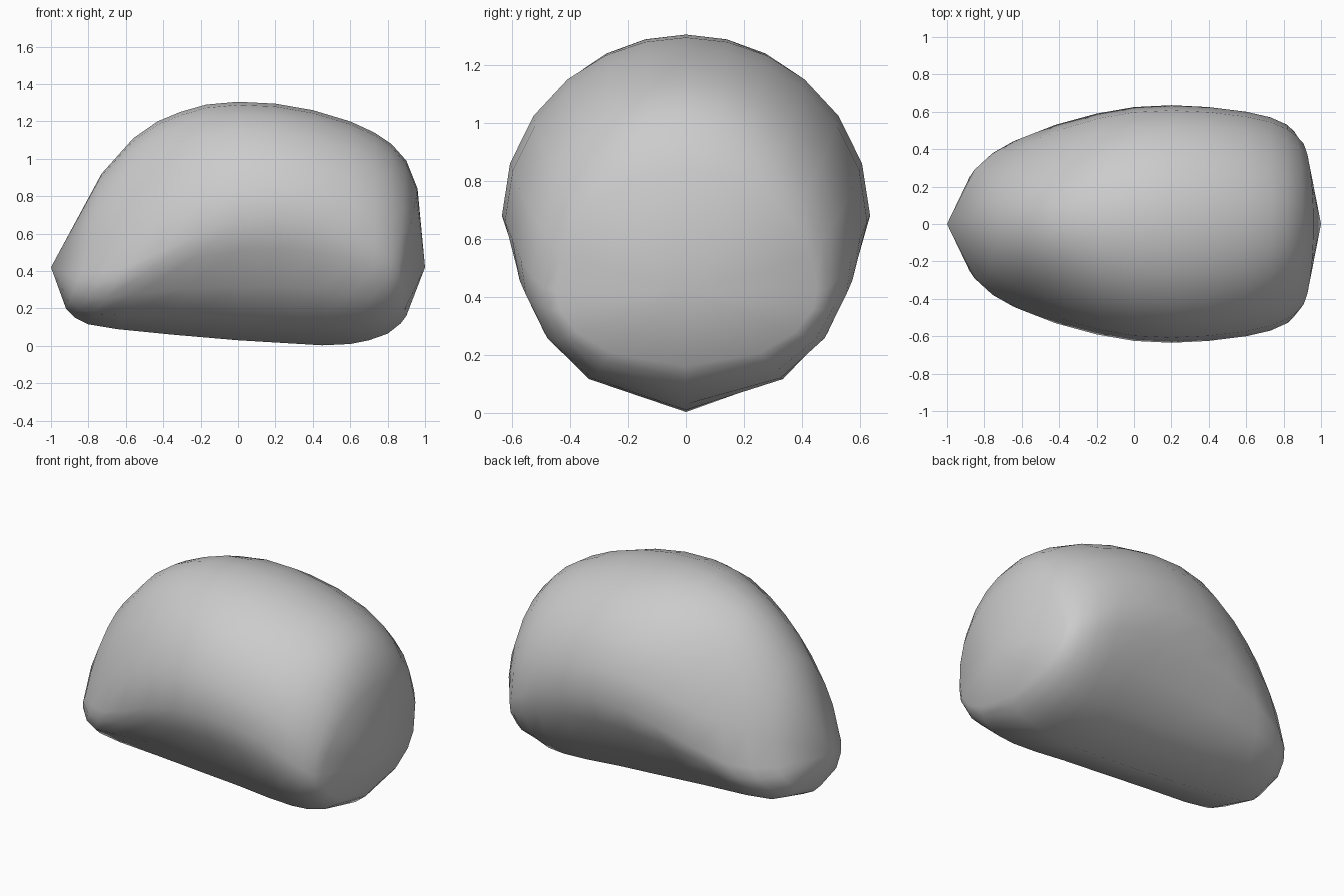
import bpy
import bmesh
from math import sin, cos, radians

# Remove the default cube
default_cube = bpy.data.objects.get("Cube")
if default_cube:
    bpy.data.objects.remove(default_cube, do_unlink=True)

# Plain grey surface
grey = bpy.data.materials.new("plain_grey")
grey.use_nodes = True
colour = (0.6, 0.6, 0.6, 1)
grey.diffuse_color = colour
grey.node_tree.nodes["Principled BSDF"].inputs["Base Color"].default_value = colour

# Each rib: x at crown, side and keel; z at crown, side and keel; half width; belly fullness
RIBS = [
    (-.73, -.83, -.92, .92, .40, .20, .30, 1),
    (-.56, -.72, -.87, 1.11, .40, .15, .39, 1),
    (-.43, -.60, -.80, 1.20, .42, .115, .46, .97),
    (-.31, -.42, -.65, 1.25, .50, .09, .53, .92),
    (-.17, -.20, -.35, 1.29, .60, .06, .59, .87),
    (0, 0, 0, 1.305, .66, .03, .625, .86),
    (.2, .2, .25, 1.295, .68, .015, .635, .88),
    (.4, .4, .45, 1.26, .66, .003, .625, .92),
    (.6, .6, .6, 1.20, .60, .01, .60, .97),
    (.73, .73, .7, 1.14, .53, .03, .57, 1),
    (.82, .82, .8, 1.08, .47, .065, .53, 1),
    (.9, .86, .87, .99, .43, .12, .49, 1),
    (.96, .885, .9, .84, .42, .16, .45, 1),
]

# Angles from crown to keel along one side; the other side is mirrored
HALF = [90, 77, 64, 50, 34, 17, 0, -14, -33, -55, -90]
ANGLES = HALF + [180 - a for a in reversed(HALF[1:-1])]


def rib_point(rib, degrees):
    """Point on a rib: a tilted oval with separate upper and lower halves."""
    x_top, x_side, x_low, z_top, z_side, z_low, width, fullness = rib
    a = radians(degrees)
    rise = abs(sin(a))
    upper = sin(a) >= 0
    x_end, z_end = (x_top, z_top) if upper else (x_low, z_low)
    y = width * cos(a)
    if not upper:
        y *= 1 - (1 - fullness) * sin(2 * abs(a)) if abs(cos(a)) > 0 else 1
        y = abs(y) if cos(a) > 0 else -abs(y)
    return (x_side + (x_end - x_side) * rise, y,
            z_side + (z_end - z_side) * rise)


def mirrored_rib(rib):
    """One side from the profile, the other reflected across the keel plane."""
    right = [rib_point(rib, a) for a in HALF]
    left = [(x, -y, z) for x, y, z in reversed(right[1:-1])]
    return right + left


# Loft the ribs and close both ends with pointed fans
bm = bmesh.new()
rings = [[bm.verts.new(p) for p in mirrored_rib(rib)] for rib in RIBS]
count = len(ANGLES)
for first, second in zip(rings, rings[1:]):
    for i in range(count):
        j = (i + 1) % count
        bm.faces.new((first[i], first[j], second[j], second[i]))
for ring, tip_x in ((rings[0], -1), (rings[-1], 1)):
    tip = bm.verts.new((tip_x, 0, .42))
    for i in range(count):
        bm.faces.new((ring[i], ring[(i + 1) % count], tip))
bmesh.ops.recalc_face_normals(bm, faces=bm.faces)

mesh = bpy.data.meshes.new("rounded_body")
bm.to_mesh(mesh)
bm.free()
mesh.materials.append(grey)
body = bpy.data.objects.new("rounded_body", mesh)
bpy.context.collection.objects.link(body)

# Smooth shading with the hard rims kept
bpy.ops.object.select_all(action="DESELECT")
body.select_set(True)
bpy.context.view_layer.objects.active = body
bpy.ops.object.shade_smooth_by_angle(angle=radians(40))
